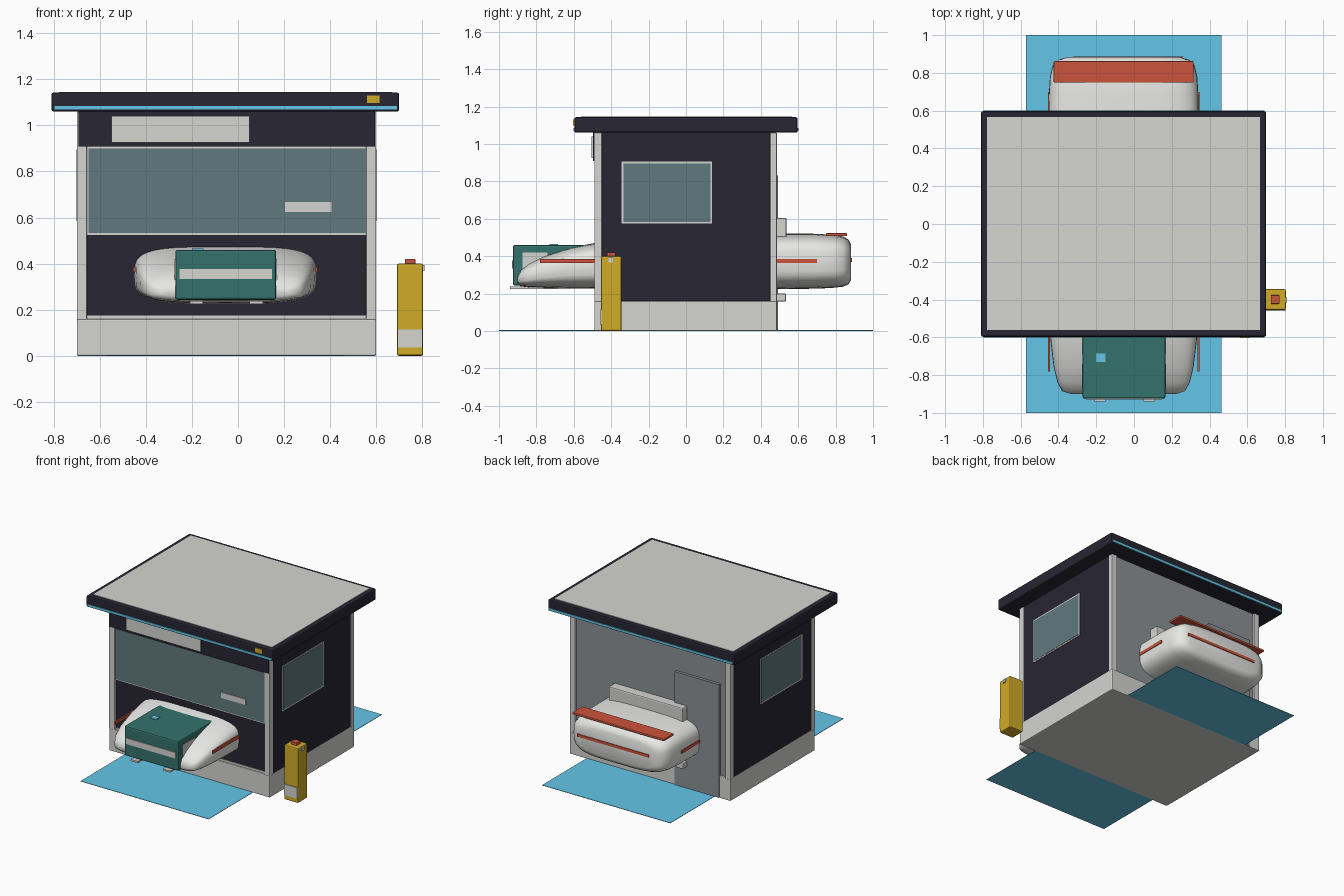
import bpy, bmesh, math


def material(name, rgb):
    m = bpy.data.materials.new(name)
    m.diffuse_color = (*rgb, 1)
    return m


LIGHT = material("light_grey", (0.66, 0.66, 0.64))
NAVY = material("dark_navy", (0.02, 0.019, 0.033))
GLASS = material("grey_teal_glass", (0.12, 0.19, 0.21))
CYAN = material("cyan", (0.13, 0.57, 0.82))
RED = material("brick_red", (0.60, 0.09, 0.045))
YELLOW = material("mustard", (0.64, 0.41, 0.02))
TEAL = material("deep_teal", (0.035, 0.17, 0.15))
WALL = material("slate_grey", (0.26, 0.285, 0.30))
WHITE = material("body_white", (0.82, 0.82, 0.80))

CX = -0.05    # centre line of the building
CAR = -0.055  # centre line of the vehicle


def finish(name, bm, mat):
    me = bpy.data.meshes.new(name)
    bmesh.ops.recalc_face_normals(bm, faces=bm.faces)
    bm.to_mesh(me)
    bm.free()
    me.materials.append(mat)
    ob = bpy.data.objects.new(name, me)
    bpy.context.collection.objects.link(ob)
    return ob


def box(name, x, y, z, mat, bevel=0.0):
    """Box from (min, max) pairs, with an optional small edge bevel."""
    bm = bmesh.new()
    bmesh.ops.create_cube(bm, size=1)
    for v in bm.verts:
        for i, (a, b) in enumerate((x, y, z)):
            v.co[i] = a if v.co[i] < 0 else b
    if bevel:
        bmesh.ops.bevel(bm, geom=bm.edges[:], offset=bevel, segments=2,
                        profile=0.5, affect='EDGES')
    return finish(name, bm, mat)


def span(c, half):
    return (c - half, c + half)


# Building shell
box("base", (-0.70, 0.60), (-0.49, 0.486), (0, 0.16), LIGHT, 0.006)
box("core_walls", (-0.69, 0.59), (-0.465, 0.45), (0.16, 1.06), NAVY)
for sx in (-1, 1):
    for ya, yb in ((-0.49, -0.45), (0.45, 0.486)):
        box("corner_column", span(CX + sx * 0.628, 0.022), (ya, yb), (0.155, 1.06), LIGHT, 0.004)

# Side walls with framed windows
for sx in (-1, 1):
    box("side_wall", span(CX + sx * 0.63, 0.016), (-0.45, 0.45), (0.16, 1.06), NAVY)
    box("side_window_frame", span(CX + sx * 0.645, 0.004), (-0.345, 0.14), (0.575, 0.905), LIGHT)
    box("side_window", span(CX + sx * 0.647, 0.004), (-0.335, 0.131), (0.584, 0.896), GLASS)

# Front wall
box("front_lower_panel", (-0.655, 0.56), (-0.475, -0.45), (0.175, 0.525), NAVY)
box("front_sill", (-0.655, 0.56), (-0.48, -0.45), (0.155, 0.175), LIGHT)
box("front_window_frame", (-0.657, 0.56), (-0.48, -0.45), (0.525, 0.908), LIGHT)
box("front_window", (-0.65, 0.553), (-0.485, -0.46), (0.532, 0.90), GLASS)
box("window_label", (0.205, 0.405), (-0.49, -0.48), (0.625, 0.667), LIGHT)
box("front_header", (-0.692, 0.595), (-0.497, -0.45), (0.908, 1.06), NAVY)
box("front_sign", (-0.55, 0.05), (-0.506, -0.49), (0.925, 1.04), LIGHT)

# Back wall, door and opening trim
box("back_wall", (-0.67, 0.57), (0.44, 0.47), (0.16, 1.06), WALL)
box("back_door", (-0.61, -0.25), (0.46, 0.491), (0.003, 0.83), WALL)
box("back_upper_trim", span(CX, 0.30), (0.46, 0.538), (0.50, 0.605), LIGHT, 0.008)
box("back_lower_trim", span(CX, 0.30), (0.46, 0.535), (0.158, 0.20), LIGHT, 0.006)

# Roof slab
box("roof", (-0.81, 0.70), (-0.597, 0.597), (1.06, 1.143), NAVY, 0.010)
box("roof_panel", (-0.778, 0.668), (-0.562, 0.566), (1.13, 1.146), LIGHT)
for sy in (-1, 1):
    box("roof_light_strip", (-0.797, 0.69), span(sy * 0.597, 0.004), (1.069, 1.085), CYAN)
box("roof_badge", (0.56, 0.615), (-0.603, -0.59), (1.098, 1.13), YELLOW)

# Lane sheet running through the building
box("lane", (-0.573, 0.463), (-1.0, 1.0), (0.001, 0.004), CYAN)

# Vehicle body: lofted rounded sections (y, half width, bottom, top)
SECTIONS = [
    (-0.900, 0.28, 0.255, 0.295), (-0.885, 0.325, 0.238, 0.325),
    (-0.84, 0.35, 0.232, 0.36), (-0.76, 0.37, 0.23, 0.40),
    (-0.62, 0.387, 0.228, 0.445), (-0.48, 0.395, 0.226, 0.472),
    (0.0, 0.396, 0.224, 0.50), (0.45, 0.397, 0.224, 0.52),
    (0.68, 0.396, 0.226, 0.52), (0.78, 0.39, 0.23, 0.515),
    (0.84, 0.375, 0.237, 0.505), (0.87, 0.345, 0.25, 0.488),
    (0.883, 0.30, 0.275, 0.46)]
N = 40


def power(t, e):
    return math.copysign(abs(t) ** e, t)


bm = bmesh.new()
rings = []
for y, w, zb, zt in SECTIONS:
    ring = []
    for i in range(N):
        a = 2 * math.pi * i / N
        ring.append(bm.verts.new((CAR + w * power(math.cos(a), 0.5), y,
                                  (zb + zt) / 2 + (zt - zb) / 2 * power(math.sin(a), 0.55))))
    rings.append(ring)
for r, s in zip(rings, rings[1:]):
    for i in range(N):
        j = (i + 1) % N
        bm.faces.new((r[i], r[j], s[j], s[i]))
bm.faces.new(rings[0])
bm.faces.new(rings[-1])
body = finish("vehicle_body", bm, WHITE)
bpy.context.view_layer.objects.active = body
body.select_set(True)
bpy.ops.object.shade_smooth_by_angle(angle=math.radians(50))

# Vehicle trim
for sx in (-1, 1):
    box("side_stripe", span(CAR + sx * 0.396, 0.005), (-0.78, 0.70), (0.364, 0.386), RED)
    box("front_runner", span(-0.05 + sx * 0.13, 0.029), (-0.94, -0.62), (0.225, 0.237), LIGHT)
box("rear_stripe", span(-0.03, 0.29), (0.87, 0.888), (0.37, 0.39), RED)
box("rear_spoiler", (-0.425, 0.315), (0.748, 0.862), (0.507, 0.523), RED, 0.004)

# Cargo box on the nose
box("cargo_box", (-0.272, 0.166), (-0.925, -0.50), (0.243, 0.46), TEAL, 0.010)
box("cargo_front_stripe", (-0.255, 0.147), (-0.93, -0.92), (0.333, 0.377), LIGHT)
for x in (-0.272, 0.166):
    box("cargo_side_plate", span(x, 0.003), (-0.875, -0.74), (0.29, 0.42), LIGHT)
box("cargo_top_light", (-0.20, -0.15), (-0.73, -0.685), (0.455, 0.465), CYAN)

# Service post beside the building
box("post", (0.69, 0.804), (-0.455, -0.345), (0, 0.40), YELLOW, 0.008)
box("post_plate", (0.693, 0.801), (-0.46, -0.452), (0.035, 0.115), LIGHT)
box("post_button", (0.724, 0.77), (-0.423, -0.377), (0.395, 0.42), RED, 0.003)
box("post_nub", (0.80, 0.81), (-0.415, -0.39), (0.367, 0.395), LIGHT)
